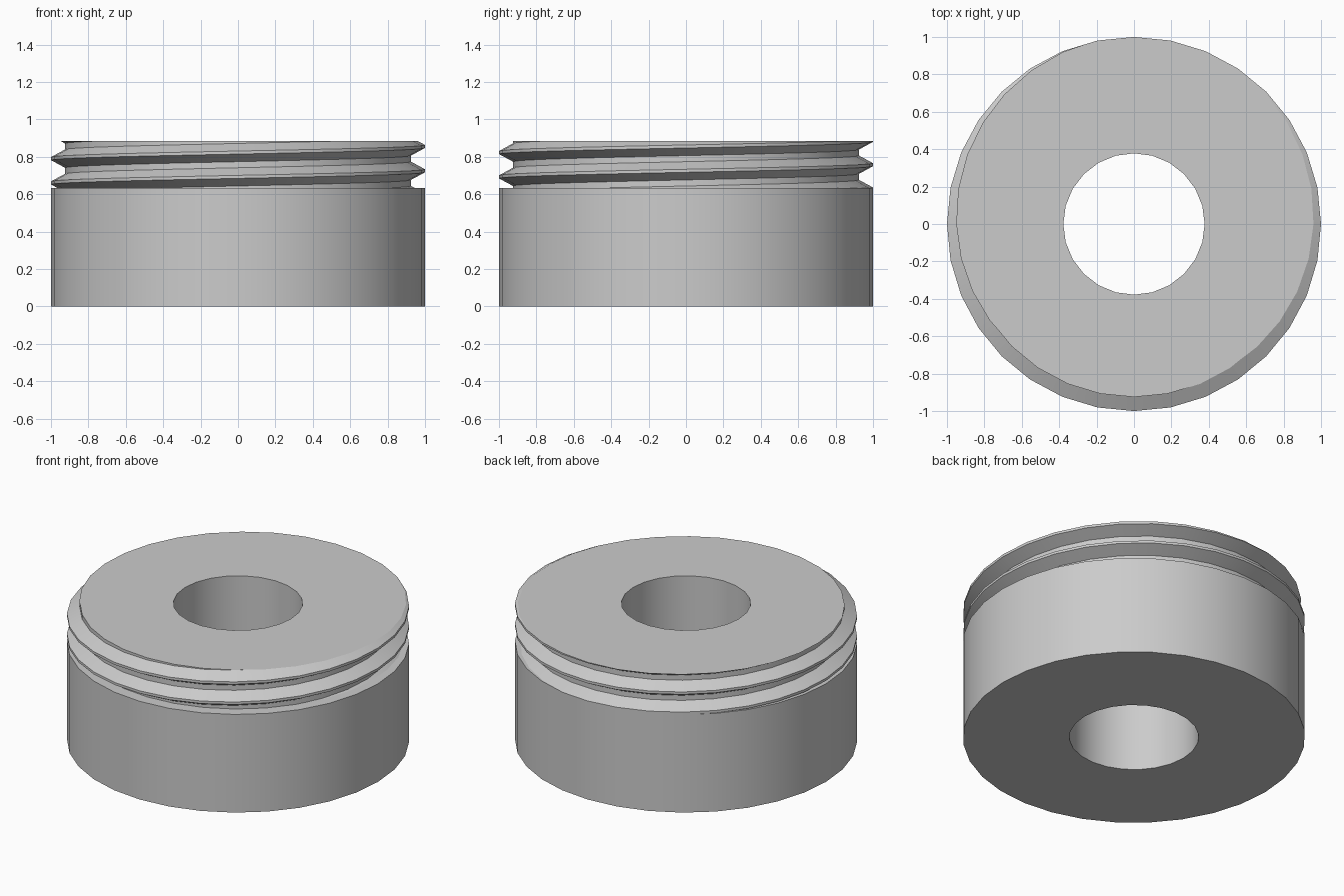
import bpy, bmesh, math
from mathutils import Vector

if "Cube" in bpy.data.objects:
    bpy.data.objects.remove(bpy.data.objects["Cube"])

SHOULDER, TOP = 0.633, 0.885
OUTER, ROOT, BORE = 1.0, 0.925, 0.378
SIDES, BORE_SIDES = 32, 24
PITCH, CREST_Z = 0.13, 0.855

steel = bpy.data.materials.new("steel grey")
steel.use_nodes = True
colour = (0.6, 0.6, 0.6, 1)
steel.diffuse_color = colour
steel.node_tree.nodes["Principled BSDF"].inputs["Base Color"].default_value = colour


def ring(bm, radius, z, sides):
    """Closed loop of vertices with its edges."""
    verts = [bm.verts.new((radius * math.cos(math.tau * i / sides),
                           radius * math.sin(math.tau * i / sides), z))
             for i in range(sides)]
    edges = [bm.edges.new((verts[i - 1], verts[i])) for i in range(sides)]
    return verts, edges


def wall(bm, low, high, inward=False):
    """Quads between two loops of equal count."""
    for i in range(len(low)):
        quad = [low[i - 1], low[i], high[i], high[i - 1]]
        bm.faces.new(quad[::-1] if inward else quad)


def cap(bm, edges, normal):
    """Flat face between an outer and an inner loop."""
    made = bmesh.ops.triangle_fill(bm, edges=edges, use_beauty=True, normal=normal)
    for face in made["geom"]:
        if isinstance(face, bmesh.types.BMFace):
            face.normal_update()
            if face.normal.dot(normal) < 0:
                face.normal_flip()


def finish(bm, name):
    mesh = bpy.data.meshes.new(name)
    bm.to_mesh(mesh)
    bm.free()
    mesh.materials.append(steel)
    obj = bpy.data.objects.new(name, mesh)
    bpy.context.collection.objects.link(obj)
    bpy.ops.object.select_all(action="DESELECT")
    obj.select_set(True)
    bpy.context.view_layer.objects.active = obj
    bpy.ops.object.shade_smooth_by_angle(angle=math.radians(25))


UP = Vector((0, 0, 1))

# Plain lower body with a through bore
bm = bmesh.new()
out_low, out_low_edges = ring(bm, OUTER, 0, SIDES)
out_high, out_high_edges = ring(bm, OUTER, SHOULDER, SIDES)
in_low, in_low_edges = ring(bm, BORE, 0, BORE_SIDES)
in_high, in_high_edges = ring(bm, BORE, SHOULDER, BORE_SIDES)
wall(bm, out_low, out_high)
wall(bm, in_low, in_high, inward=True)
cap(bm, out_low_edges + in_low_edges, -UP)
cap(bm, out_high_edges + in_high_edges, UP)
finish(bm, "body")

# Helical thread sheet: crest flat, upper flank, root flat, lower flank
bm = bmesh.new()
crest, flank = PITCH / 8, PITCH * 5 / 16
profile = [(OUTER, -crest / 2), (OUTER, crest / 2), (ROOT, crest / 2 + flank),
           (ROOT, PITCH - crest / 2 - flank), (OUTER, PITCH - crest / 2)]
rows = []
for step in range(-4 * SIDES, 2 * SIDES + 1):
    a = math.tau * step / SIDES
    z = CREST_Z + PITCH * step / SIDES
    rows.append([bm.verts.new((r * math.cos(a), r * math.sin(a), z + dz))
                 for r, dz in profile])
for a, b in zip(rows, rows[1:]):
    for i in range(len(profile) - 1):
        bm.faces.new((a[i], b[i], b[i + 1], a[i + 1]))
bmesh.ops.remove_doubles(bm, verts=bm.verts, dist=0.0005)

# Trim the thread to the collar height
for z, normal in ((TOP, UP), (SHOULDER, -UP)):
    bmesh.ops.bisect_plane(bm, geom=bm.verts[:] + bm.edges[:] + bm.faces[:], dist=1e-5,
                           plane_co=(0, 0, z), plane_no=normal, clear_outer=True)
rim = [e for e in bm.edges if e.is_boundary
       and all(abs(v.co.z - TOP) < 1e-4 for v in e.verts)]

# Collar bore and top face
low, _ = ring(bm, BORE, SHOULDER, BORE_SIDES)
high, high_edges = ring(bm, BORE, TOP, BORE_SIDES)
wall(bm, low, high, inward=True)
cap(bm, rim + high_edges, UP)
finish(bm, "threaded_collar")
